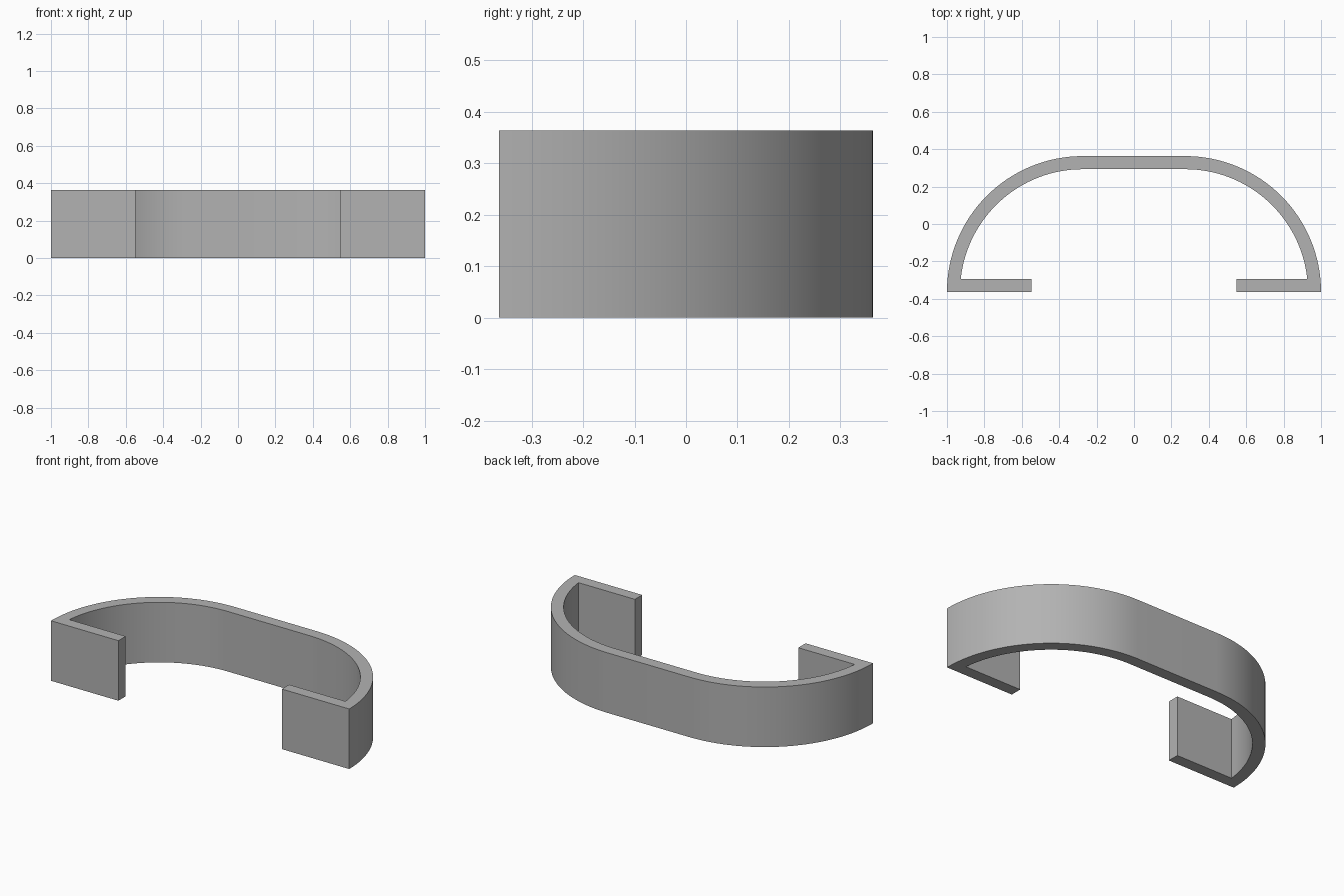
import bpy
import bmesh
from math import asin, cos, sin, pi
from mathutils import Vector

if "Cube" in bpy.data.objects:
    bpy.data.objects.remove(bpy.data.objects["Cube"], do_unlink=True)

HEIGHT = 0.364
FRONT = -0.363         # front plane of the tabs
THICK = 0.07           # wall thickness
RADIUS = 0.726         # outer corner radius
CENTRE_X = 1 - RADIUS
TAB_END = 0.548
STEPS = 32

grey = bpy.data.materials.new("plain grey")
grey.use_nodes = True
colour = (0.45, 0.45, 0.45, 1)
grey.diffuse_color = colour
grey.node_tree.nodes["Principled BSDF"].inputs["Base Color"].default_value = colour


def arc_point(radius, angle):
    return Vector((CENTRE_X + radius * cos(angle), FRONT + radius * sin(angle), 0))


# Paired outer and inner outline points, from the flat back round to the tab
inner_radius = RADIUS - THICK
inner_stop = asin(THICK / inner_radius)
half = []
for i in range(STEPS + 1):
    t = i / STEPS
    outer = arc_point(RADIUS, pi / 2 * (1 - t))
    inner = arc_point(inner_radius, pi / 2 + (inner_stop - pi / 2) * t)
    half.append((outer, inner))
half.append((Vector((TAB_END, FRONT, 0)), Vector((TAB_END, FRONT + THICK, 0))))

# Mirror the half outline to the other side
mirror = Vector((-1, 1, 1))
outline = [(o * mirror, i * mirror) for o, i in reversed(half)] + half

# Closed strip of quads, extruded upward
bm = bmesh.new()
pairs = [(bm.verts.new(o), bm.verts.new(i)) for o, i in outline]
base = [bm.faces.new((a[0], a[1], b[1], b[0])) for a, b in zip(pairs, pairs[1:])]
top = bmesh.ops.extrude_face_region(bm, geom=base, use_keep_orig=True)
bmesh.ops.translate(bm, vec=(0, 0, HEIGHT),
                    verts=[g for g in top["geom"] if isinstance(g, bmesh.types.BMVert)])
bmesh.ops.recalc_face_normals(bm, faces=bm.faces)

mesh = bpy.data.meshes.new("curved_clip_band")
bm.to_mesh(mesh)
bm.free()
mesh.materials.append(grey)
band = bpy.data.objects.new("curved_clip_band", mesh)
bpy.context.collection.objects.link(band)

# Smooth curves with crisp rims and corners
bpy.context.view_layer.objects.active = band
band.select_set(True)
bpy.ops.object.shade_smooth_by_angle(angle=pi / 6)
